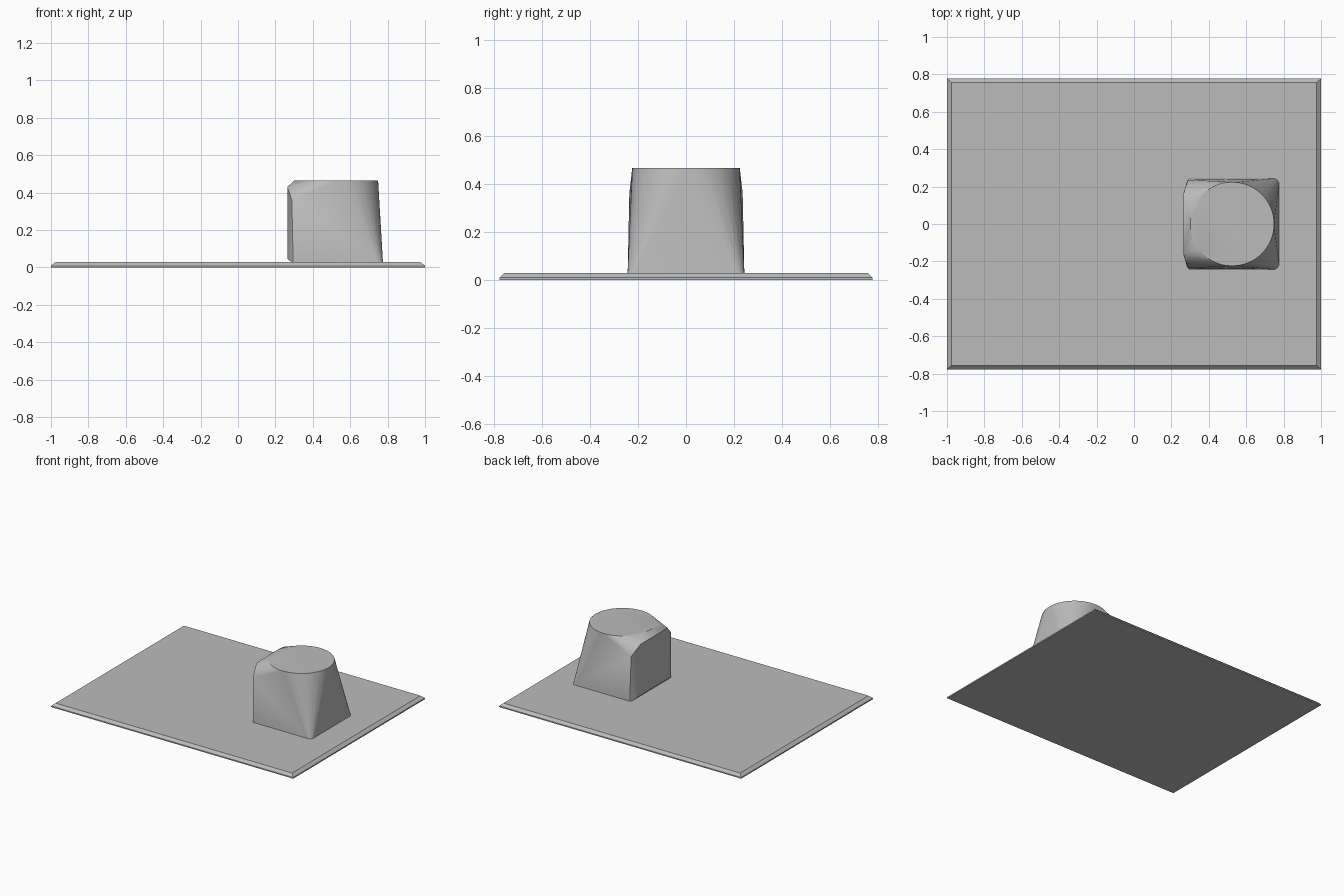
import bpy, bmesh
from math import cos, sin, pi, radians

cube = bpy.data.objects.get("Cube")
if cube:
    bpy.data.objects.remove(cube, do_unlink=True)

grey = bpy.data.materials.new("plain grey")
grey.use_nodes = True
COLOUR = (0.5, 0.5, 0.5, 1)
grey.diffuse_color = COLOUR
grey.node_tree.nodes["Principled BSDF"].inputs["Base Color"].default_value = COLOUR


def hull_object(name, points):
    """Wrap a convex skin around the points, with flat regions merged."""
    bm = bmesh.new()
    for p in points:
        bm.verts.new(p)
    res = bmesh.ops.convex_hull(bm, input=bm.verts[:])
    loose = {v for v in res["geom_interior"] + res["geom_unused"]
             if isinstance(v, bmesh.types.BMVert)}
    bmesh.ops.delete(bm, geom=list(loose), context='VERTS')
    bmesh.ops.dissolve_limit(bm, angle_limit=radians(0.5),
                             verts=bm.verts[:], edges=bm.edges[:])
    bmesh.ops.recalc_face_normals(bm, faces=bm.faces[:])
    mesh = bpy.data.meshes.new(name)
    bm.to_mesh(mesh)
    bm.free()
    mesh.materials.append(grey)
    obj = bpy.data.objects.new(name, mesh)
    bpy.context.collection.objects.link(obj)
    return obj


def rectangle(x, y, z):
    return [(sx * x, sy * y, z) for sx in (-1, 1) for sy in (-1, 1)]


def arc(cx, cy, r, z, start, end, steps):
    return [(cx + r * cos(start + (end - start) * i / steps),
             cy + r * sin(start + (end - start) * i / steps), z)
            for i in range(steps + 1)]


# Thin base plate with a chamfered upper rim
hull_object("base_plate", rectangle(1, 0.777, 0) + rectangle(1, 0.777, 0.009)
            + rectangle(0.977, 0.757, 0.028))

# Block lofted from a rounded rectangle to a disc, with a flat side panel
BOTTOM, TOP = 0.028, 0.466
points = arc(0.525, 0, 0.224, TOP, 0, 2 * pi * 63 / 64, 63)
for s in (-1, 1):
    points += arc(0.745, s * 0.213, 0.03, BOTTOM, 0, s * pi / 2, 6)
    points += [(0.285, s * 0.23, BOTTOM), (0.295, s * 0.243, BOTTOM)]
    points += [(0.264, s * 0.16, 0.43), (0.264, s * 0.165, 0.048),
               (0.288, s * 0.236, 0.36)]
block = hull_object("block", points)

bpy.ops.object.select_all(action='DESELECT')
block.select_set(True)
bpy.context.view_layer.objects.active = block
bpy.ops.object.shade_smooth_by_angle(angle=radians(25))
